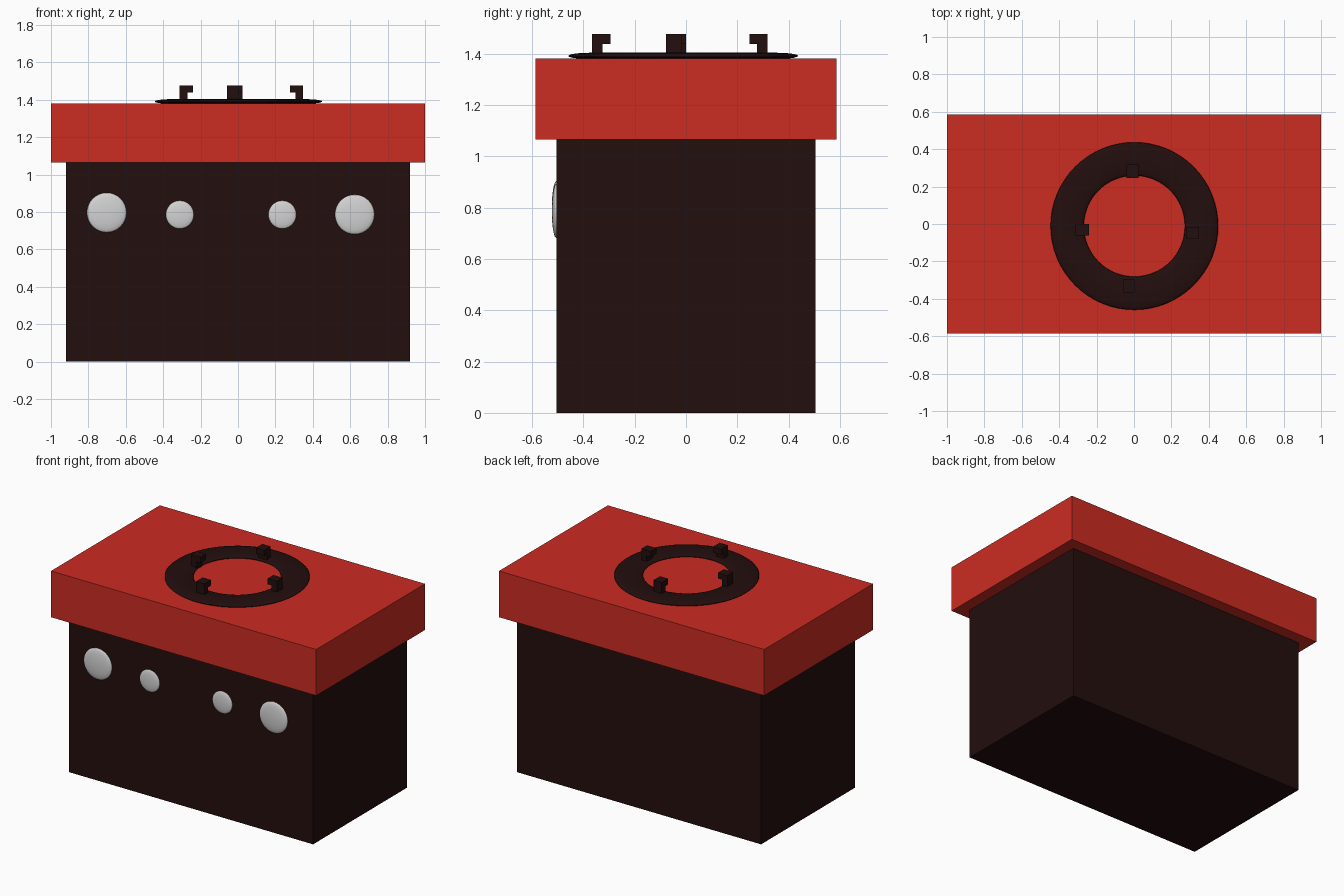
import bpy, math
from mathutils import Matrix

if "Cube" in bpy.data.objects:
    bpy.data.objects.remove(bpy.data.objects["Cube"])


def material(name, rgb):
    m = bpy.data.materials.new(name)
    m.diffuse_color = (*rgb, 1)
    m.use_nodes = True
    m.node_tree.nodes["Principled BSDF"].inputs["Base Color"].default_value = m.diffuse_color
    return m


RED = material("red", (0.60, 0.025, 0.016))
DARK = material("dark brown", (0.016, 0.0044, 0.004))
WHITE = material("light grey", (0.65, 0.65, 0.65))


def box(name, lo, hi, mat):
    bpy.ops.mesh.primitive_cube_add(size=1)
    ob = bpy.context.object
    ob.name = name
    ob.data.transform(Matrix.LocRotScale(
        [(a + b) / 2 for a, b in zip(lo, hi)], None, [b - a for a, b in zip(lo, hi)]))
    ob.data.materials.append(mat)
    return ob


def smooth(ob):
    for p in ob.data.polygons:
        p.use_smooth = True


# Stove body and overhanging top slab
box("body", (-0.92, -0.505, 0), (0.92, 0.505, 1.066), DARK)
box("top_slab", (-1, -0.586, 1.066), (1, 0.586, 1.381), RED)

# Flattened burner ring
bpy.ops.mesh.primitive_torus_add(major_radius=0.359, minor_radius=0.089,
                                 major_segments=64, minor_segments=20)
ring = bpy.context.object
ring.name = "burner_ring"
ring.data.transform(Matrix.Translation((0.002, -0.011, 1.391))
                    @ Matrix.Diagonal((1, 1, 0.14, 1)))
ring.data.materials.append(DARK)
smooth(ring)

# Hooked pot supports: L profile extruded sideways, hook pointing inward
# Local +x points to the ring centre, the outer face is at x = 0
PROFILE = [(0, 1.385), (0.041, 1.385), (0.041, 1.438), (0.071, 1.438),
           (0.071, 1.477), (0, 1.477)]


def support(name, x, y, angle, half=0.031):
    n = len(PROFILE)
    verts = [(px, s, pz) for s in (-half, half) for px, pz in PROFILE]
    faces = [tuple(range(n)), tuple(reversed(range(n, 2 * n)))]
    faces += [(i, i + n, (i + 1) % n + n, (i + 1) % n) for i in range(n)]
    me = bpy.data.meshes.new(name)
    me.from_pydata(verts, [], faces)
    me.transform(Matrix.Translation((x, y, 0)) @ Matrix.Rotation(math.radians(angle), 4, 'Z'))
    me.materials.append(DARK)
    bpy.context.collection.objects.link(bpy.data.objects.new(name, me))


support("left_support", -0.312, -0.031, 0)
support("right_support", 0.348, -0.046, 180)
support("front_support", -0.029, -0.366, 90)
support("back_support", -0.008, 0.318, -90)

# Domed front knobs: flattened spheres set into the front face
for name, x, z, r in (("outer_left_knob", -0.702, 0.797, 0.106),
                      ("inner_left_knob", -0.311, 0.786, 0.075),
                      ("inner_right_knob", 0.237, 0.786, 0.075),
                      ("outer_right_knob", 0.624, 0.787, 0.106)):
    bpy.ops.mesh.primitive_uv_sphere_add(segments=32, ring_count=16, radius=r)
    knob = bpy.context.object
    knob.name = name
    knob.data.transform(Matrix.Translation((x, -0.505, z))
                        @ Matrix.Diagonal((1, 0.17, 1, 1)))
    knob.data.materials.append(WHITE)
    smooth(knob)
